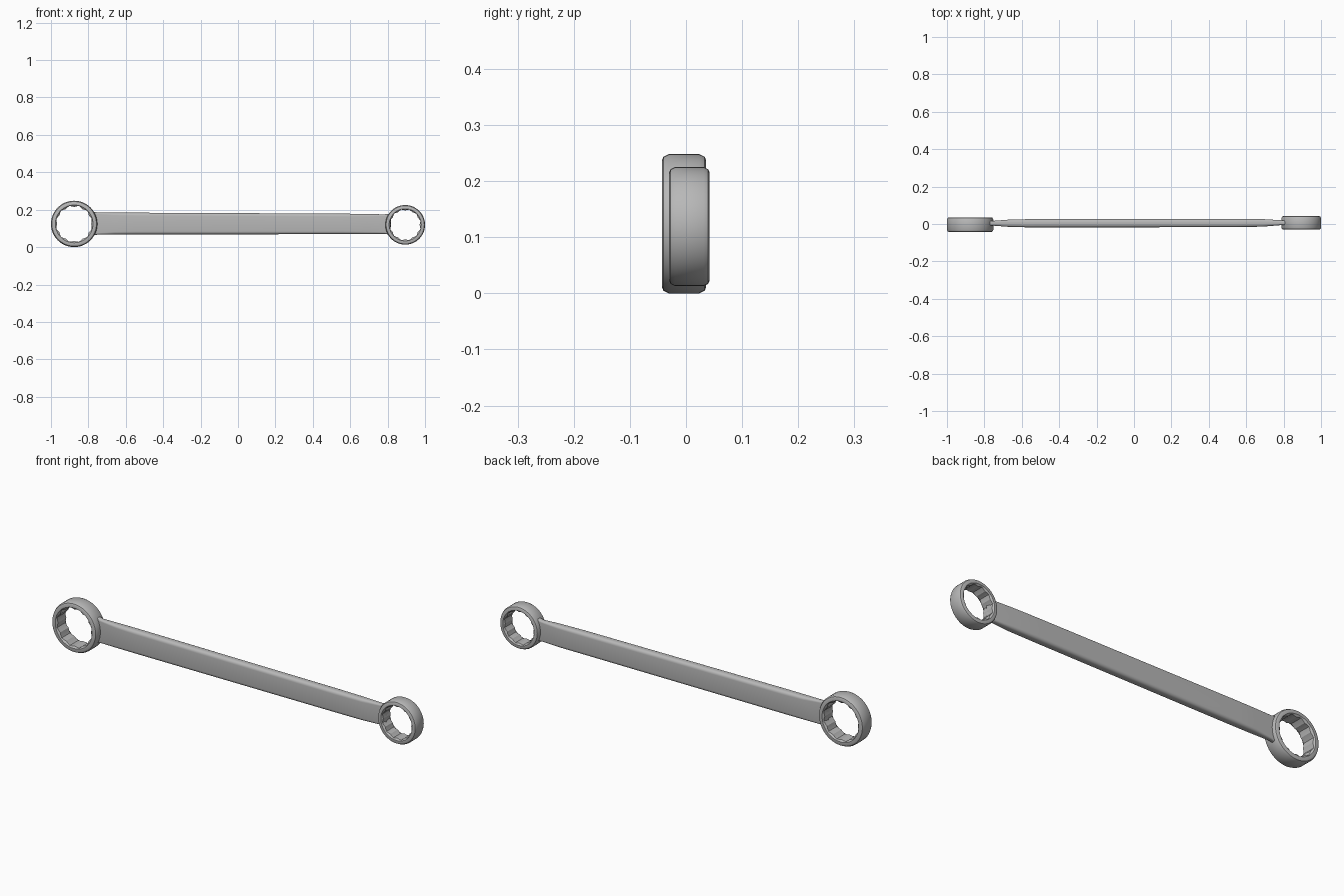
import bpy, bmesh, math

cube = bpy.data.objects.get("Cube")
if cube:
    bpy.data.objects.remove(cube)

steel = bpy.data.materials.new("grey steel")
steel.use_nodes = True
GREY = (0.48, 0.48, 0.48, 1)
steel.diffuse_color = GREY
bsdf = steel.node_tree.nodes["Principled BSDF"]
bsdf.inputs["Base Color"].default_value = GREY
bsdf.inputs["Roughness"].default_value = 0.5


def loft(name, loops, wrap):
    """Skin a list of equal closed loops; wrap joins last to first, otherwise ends are capped."""
    bm = bmesh.new()
    rows = [[bm.verts.new(p) for p in loop] for loop in loops]
    n = len(rows[0])
    pairs = list(zip(rows, rows[1:])) + ([(rows[-1], rows[0])] if wrap else [])
    for a, b in pairs:
        for i in range(n):
            j = (i + 1) % n
            bm.faces.new((a[i], a[j], b[j], b[i]))
    if not wrap:
        bm.faces.new(rows[0])
        bm.faces.new(rows[-1])
    bmesh.ops.recalc_face_normals(bm, faces=bm.faces)
    mesh = bpy.data.meshes.new(name)
    bm.to_mesh(mesh)
    bm.free()
    mesh.materials.append(steel)
    obj = bpy.data.objects.new(name, mesh)
    bpy.context.collection.objects.link(obj)
    bpy.ops.object.select_all(action='DESELECT')
    bpy.context.view_layer.objects.active = obj
    obj.select_set(True)
    bpy.ops.object.shade_smooth_by_angle(angle=math.radians(28))


def ring(name, cx, cz, outer, hole, y0, y1):
    """Box end: chamfered band with a twelve-point socket."""
    SEG = 48

    def circle(y, r, notch=0.0):
        pts = []
        for i in range(SEG):
            # notch depth swings between points and valleys of the socket
            k = abs((i % 4) - 2) / 2
            rad = r - notch * k
            a = math.tau * i / SEG
            pts.append((cx + rad * math.cos(a), y, cz + rad * math.sin(a)))
        return pts

    c = outer * 0.075
    star = hole * 0.085
    loft(name, [
        circle(y0 + c * 1.3, outer),
        circle(y0 + c * 0.3, outer - c * 0.5),
        circle(y0, outer - c * 1.2),
        circle(y0, hole + 0.002),
        circle(y0 + 0.007, hole, star),
        circle(y1 - 0.007, hole, star),
        circle(y1, hole + 0.002),
        circle(y1, outer - c * 1.2),
        circle(y1 - c * 0.3, outer - c * 0.5),
        circle(y1 - c * 1.3, outer),
    ], True)


LEFT_X, LEFT_Z, RIGHT_X, RIGHT_Z = -0.876, 0.124, 0.894, 0.119
ring("large_ring", LEFT_X, LEFT_Z, 0.124, 0.099, -0.043, 0.036)
ring("small_ring", RIGHT_X, RIGHT_Z, 0.106, 0.084, -0.03, 0.042)


def section(x, zc, hz, yc, hy, corner, hug=None):
    """Rounded rectangle; hug=(centre x, radius, side) wraps it around a ring wall."""
    pts = []
    for q, (sy, sz) in enumerate([(1, 1), (-1, 1), (-1, -1), (1, -1)]):
        for s in range(6):
            a = math.pi / 2 * (q + s / 5)
            y = yc + sy * (hy - corner) + corner * math.cos(a)
            dz = sz * (hz - corner) + corner * math.sin(a)
            px = x
            if hug:
                px = hug[0] + hug[2] * math.sqrt(hug[1] ** 2 - dz ** 2)
            pts.append((px, y, zc + dz))
    return pts


# Shank: thin at the necks, full thickness along the handle
loft("shank", [
    section(0, 0.126, 0.066, 0.004, 0.012, 0.008, (LEFT_X, 0.113, 1)),
    section(-0.75, 0.126, 0.059, 0.004, 0.013, 0.009),
    section(-0.66, 0.126, 0.058, 0.004, 0.020, 0.014),
    section(-0.55, 0.126, 0.058, 0.004, 0.022, 0.016),
    section(0.55, 0.124, 0.055, 0.005, 0.022, 0.016),
    section(0.69, 0.123, 0.054, 0.006, 0.020, 0.014),
    section(0.785, 0.123, 0.052, 0.007, 0.013, 0.009),
    section(0, 0.122, 0.058, 0.007, 0.012, 0.008, (RIGHT_X, 0.096, -1)),
], False)
